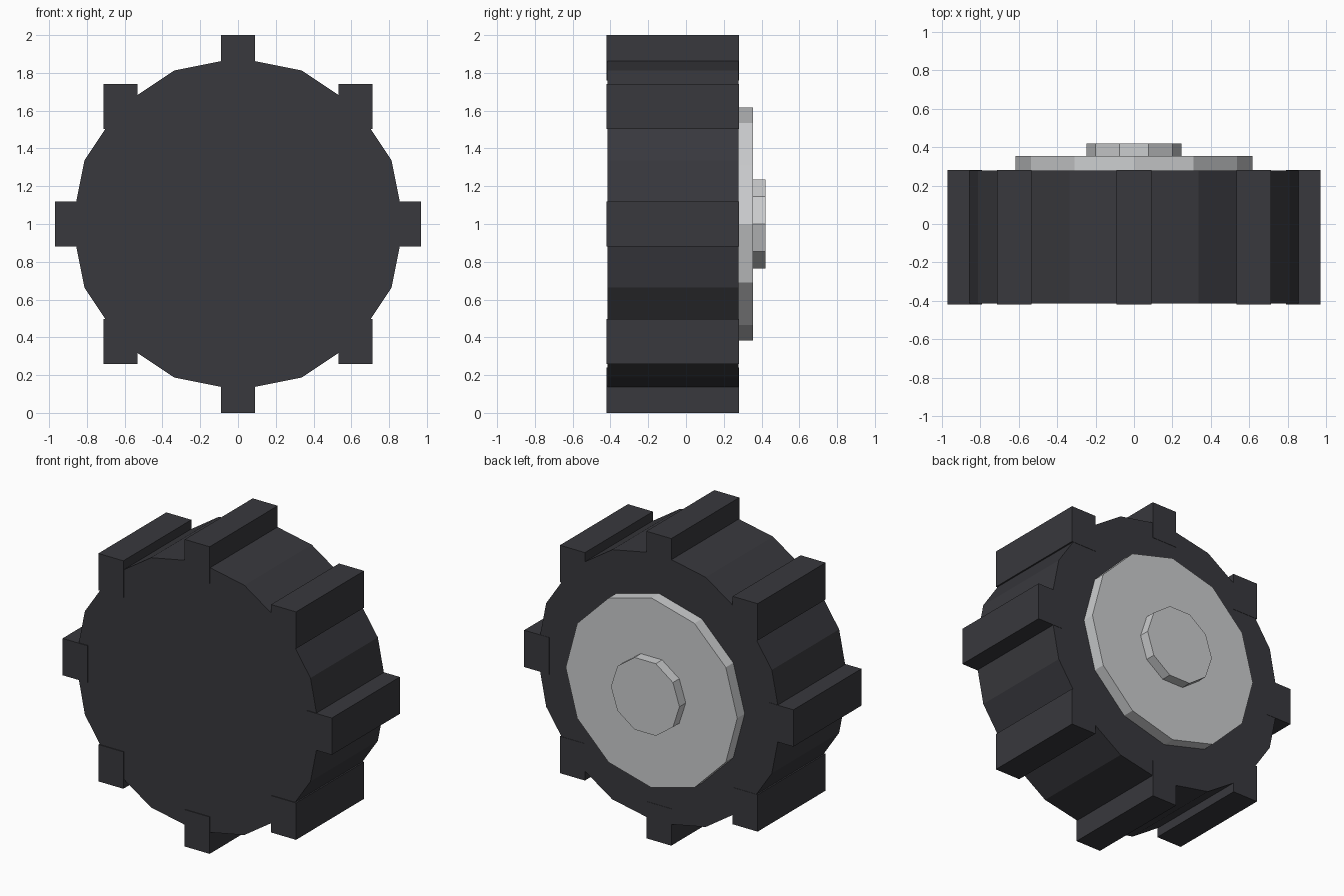
import bpy
import math

cube = bpy.data.objects.get("Cube")
if cube:
    bpy.data.objects.remove(cube, do_unlink=True)


def material(name, colour):
    mat = bpy.data.materials.new(name)
    mat.use_nodes = True
    mat.diffuse_color = colour
    mat.node_tree.nodes["Principled BSDF"].inputs["Base Color"].default_value = colour
    return mat


rubber = material("dark rubber", (0.04, 0.04, 0.047, 1))
metal = material("light grey metal", (0.6, 0.61, 0.62, 1))


def disc(name, sides, radius, front, back, turn, mat):
    """Flat-sided disc with its axle along y; turn puts a corner on +x."""
    bpy.ops.mesh.primitive_cylinder_add(
        vertices=sides, radius=radius, depth=back - front,
        location=(0, (front + back) / 2, 1),
        rotation=(math.pi / 2, math.radians(turn), 0))
    obj = bpy.context.object
    obj.name = name
    bpy.ops.object.transform_apply(location=False, rotation=True, scale=True)
    obj.data.materials.append(mat)
    return obj


# Tyre, hub plate and axle cap
TYRE_RADIUS = 0.88
disc("tyre", 16, TYRE_RADIUS, -0.415, 0.278, 0, rubber)
disc("hub_plate", 12, 0.618, 0.27, 0.355, 0, metal)
disc("axle_cap", 10, 0.247, 0.35, 0.42, 90, metal)

# Upright tread blocks spaced evenly around the tyre
for i in range(8):
    angle = i * math.tau / 8
    bpy.ops.mesh.primitive_cube_add(
        size=1,
        location=(TYRE_RADIUS * math.cos(angle), -0.07,
                  1 + TYRE_RADIUS * math.sin(angle)))
    block = bpy.context.object
    block.name = f"tread_block_{i + 1}"
    block.scale = (0.18, 0.70, 0.24)
    bpy.ops.object.transform_apply(location=False, rotation=False, scale=True)
    block.data.materials.append(rubber)
